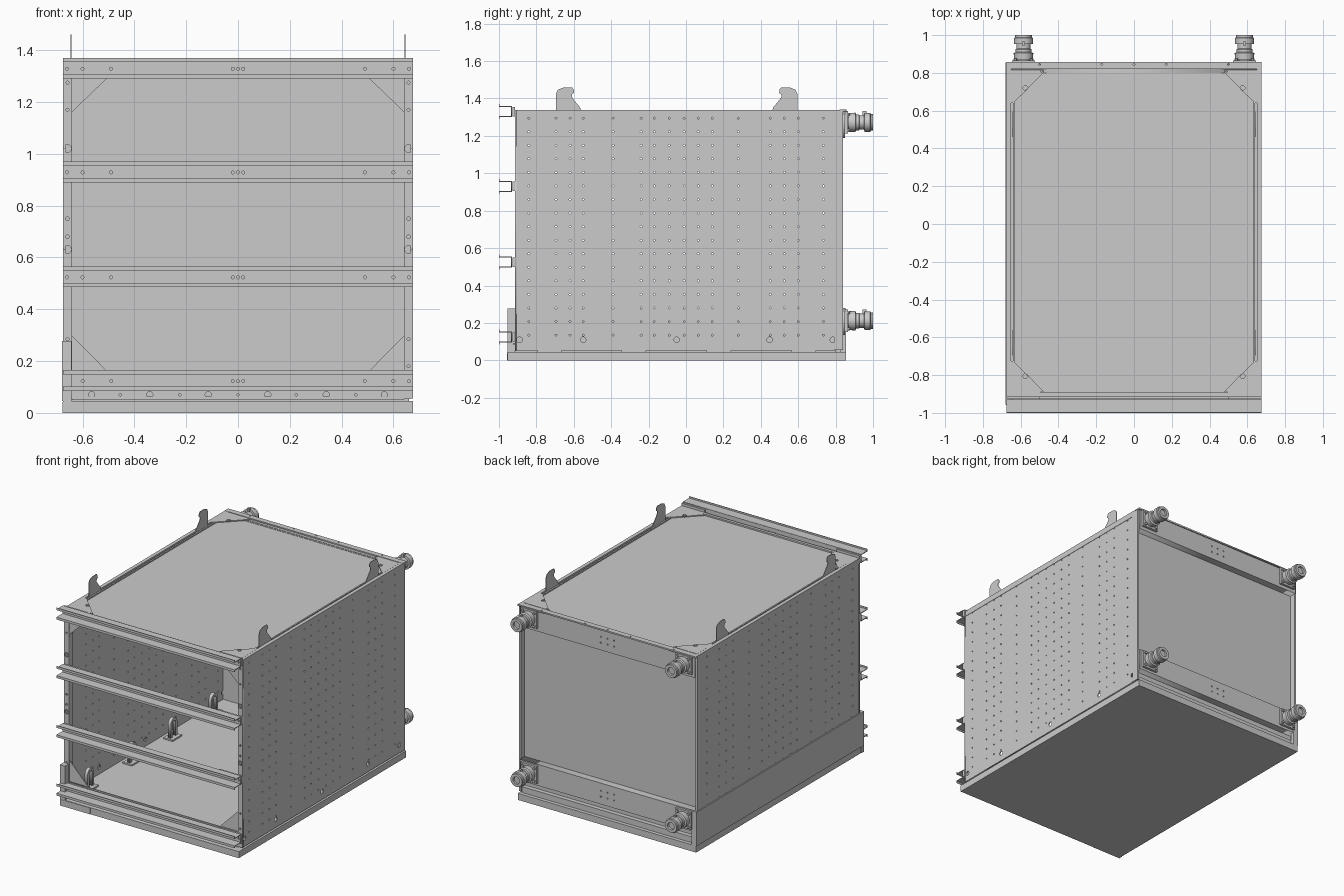
import bpy, bmesh, math
from mathutils import Matrix, Vector

if "Cube" in bpy.data.objects:
    bpy.data.objects.remove(bpy.data.objects["Cube"])

AXES = {'x': ((0, 1, 0), (0, 0, 1), (1, 0, 0)),
        'y': ((1, 0, 0), (0, 0, 1), (0, -1, 0)),
        'z': ((1, 0, 0), (0, 1, 0), (0, 0, 1))}


def add(name, mesh):
    ob = bpy.data.objects.new(name, mesh)
    bpy.context.collection.objects.link(ob)
    return ob


def plate(name, axis, pos, thick, outline, holes=()):
    """Flat sheet normal to axis, centred at pos, with round holes (u, v, r)."""
    cu = bpy.data.curves.new(name, 'CURVE')
    cu.dimensions, cu.fill_mode, cu.extrude = '2D', 'BOTH', thick / 2
    loops = [outline]
    for u, v, r in holes:
        n = 12 if r > 0.01 else 8
        loops.append([(u + r * math.cos(2 * math.pi * i / n),
                       v + r * math.sin(2 * math.pi * i / n)) for i in range(n)])
    for loop in loops:
        sp = cu.splines.new('POLY')
        sp.points.add(len(loop) - 1)
        sp.use_cyclic_u = True
        for p, (u, v) in zip(sp.points, loop):
            p.co = (u, v, 0, 1)
    tmp = add(name + "_tmp", cu)
    dg = bpy.context.evaluated_depsgraph_get()
    me = bpy.data.meshes.new_from_object(tmp.evaluated_get(dg))
    bpy.data.objects.remove(tmp)
    bpy.data.curves.remove(cu)
    me.transform(Matrix([Vector(a) for a in AXES[axis]]).transposed().to_4x4())
    me.transform(Matrix.Translation(Vector([abs(c) * pos for c in AXES[axis][2]])))
    return add(name, me)


def rect(u0, u1, v0, v1):
    return [(u0, v0), (u1, v0), (u1, v1), (u0, v1)]


def box(name, x0, x1, y0, y1, z0, z1):
    bm = bmesh.new()
    bmesh.ops.create_cube(bm, size=1)
    for v in bm.verts:
        v.co = ((x0 + x1) / 2 + v.co.x * abs(x1 - x0),
                (y0 + y1) / 2 + v.co.y * (y1 - y0), (z0 + z1) / 2 + v.co.z * (z1 - z0))
    me = bpy.data.meshes.new(name)
    bm.to_mesh(me)
    bm.free()
    return add(name, me)


def lathe(name, profile, x, z, n=24):
    """Revolve (radius, y) points about a line along y."""
    bm = bmesh.new()
    rings = [[bm.verts.new((x + r * math.cos(2 * math.pi * i / n), y,
                            z + r * math.sin(2 * math.pi * i / n))) for i in range(n)]
             for r, y in profile]
    for a, b in zip(rings, rings[1:]):
        for i in range(n):
            bm.faces.new((a[i], a[(i + 1) % n], b[(i + 1) % n], b[i]))
    bm.faces.new(rings[0])
    bm.faces.new(rings[-1])
    bmesh.ops.recalc_face_normals(bm, faces=bm.faces)
    me = bpy.data.meshes.new(name)
    bm.to_mesh(me)
    bm.free()
    ob = add(name, me)
    bpy.ops.object.select_all(action='DESELECT')
    ob.select_set(True)
    bpy.context.view_layer.objects.active = ob
    bpy.ops.object.shade_smooth_by_angle(angle=math.radians(35))
    return ob


# Base tray, spacer pads and floor
box("base", -0.675, 0.675, -0.955, 0.855, 0, 0.045)
box("base_front_lip", -0.678, -0.45, -0.957, -0.93, 0.0, 0.042)
for i, y in enumerate((-0.73, -0.28, 0.175, 0.63)):
    box(f"base_pad_{i}", -0.66, 0.66, y - 0.065, y + 0.065, 0.044, 0.056)
box("floor", -0.665, 0.665, -0.91, 0.82, 0.053, 0.063)

# Perforated side walls
cols = (-0.84, -0.695, -0.62, -0.55, -0.39, -0.24, -0.17, -0.09,
        -0.01, 0.065, 0.14, 0.28, 0.45, 0.525, 0.60, 0.735)
holes = [(y, 0.135 + 0.0725 * j, 0.005) for y in cols for j in range(17)]
holes += [(y, 0.11, 0.015) for y in (-0.89, -0.55, -0.05, 0.447, 0.785)]
for s, side in ((-1, "left"), (1, "right")):
    plate(f"{side}_wall", 'x', s * 0.669, 0.007, rect(-0.913, 0.83, 0.055, 1.338), holes)

# Skirt board along the left side
box("left_skirt", -0.68, -0.673, -0.955, 0.855, 0.045, 0.278)
box("left_skirt_front_end", -0.68, -0.642, -0.955, -0.915, 0.045, 0.278)
box("left_skirt_back_end", -0.68, -0.642, 0.83, 0.855, 0.045, 0.278)

# Front frame
jamb = [(z, r) for z, r in ((1.275, .006), (1.17, .006), (1.02, .015), (0.75, .007),
                            (0.68, .007), (0.63, .015), (0.285, .006), (0.18, .006))]
for s, side in ((-1, "left"), (1, "right")):
    plate(f"front_jamb_{side}", 'y', -0.911, 0.008,
          rect(*sorted((s * 0.640, s * 0.675)), 0.055, 1.338),
          [(s * 0.658, z, r) for z, r in jamb])
    box(f"front_jamb_return_{side}", s * 0.640, s * 0.643, -0.911, -0.87, 0.06, 1.33)
    # Corner gussets of the front opening
    plate(f"front_gusset_top_{side}", 'y', -0.904, 0.006,
          [(s * 0.642, 1.16), (s * 0.642, 1.335), (s * 0.47, 1.335), (s * 0.47, 1.325)])
    plate(f"front_gusset_bottom_{side}", 'y', -0.904, 0.006,
          [(s * 0.642, 0.30), (s * 0.642, 0.06), (s * 0.47, 0.06), (s * 0.47, 0.125)])
    # Back corner posts
    box(f"back_post_{side}", s * 0.662, s * 0.675, 0.79, 0.84, 0.055, 1.335)
    # Side rails under the roof edge
    box(f"roof_side_rail_{side}", s * 0.65, s * 0.675, -0.913, 0.84, 1.30, 1.339)
    box(f"roof_inner_rail_{side}", s * 0.63, s * 0.64, -0.89, 0.81, 1.29, 1.336)
plate("front_sill", 'y', -0.911, 0.008, rect(-0.640, 0.640, 0.05, 0.155),
      [(x, 0.07, 0.012) for x in (-0.565, -0.34, -0.115, 0.115, 0.34, 0.565)]
      + [(x, 0.07, 0.005) for x in (-0.455, -0.225, 0, 0.225, 0.455)])
box("front_sill_lip", -0.675, 0.675, -0.925, -0.911, 0.086, 0.092)
box("front_header", -0.640, 0.640, -0.915, -0.907, 1.29, 1.338)

# Four channel rails across the front, open forwards with turned lips
rail_holes = (-0.66, -0.6, -0.49, -0.02, 0, 0.02, 0.49, 0.6, 0.66)
for i, z in enumerate((0.125, 0.525, 0.93, 1.33)):
    plate(f"front_rail_web_{i}", 'y', -0.932, 0.006, rect(-0.675, 0.675, z - 0.027, z + 0.027),
          [(x, z - 0.002, 0.006) for x in rail_holes])
    for s in (-1, 1):
        a, b = sorted((z + s * 0.024, z + s * 0.029))
        box(f"front_rail_flange_{i}_{s}", -0.675, 0.675, -1.0, -0.93, a, b)
        a, b = sorted((z + s * 0.024, z + s * 0.04))
        box(f"front_rail_lip_{i}_{s}", -0.675, 0.675, -1.0, -0.996, a, b)
        box(f"front_rail_spacer_{i}_{s}", s * 0.5, s * 0.675, -0.927, -0.914,
            z - 0.025, z + 0.025)

# Roof sheet, edge strips and corner gussets
box("roof", -0.635, 0.635, -0.90, 0.82, 1.318, 1.328)
plate("roof_front_strip", 'z', 1.334, 0.01, rect(-0.675, 0.675, -0.913, -0.893))
plate("roof_back_strip", 'z', 1.335, 0.01, rect(-0.675, 0.675, 0.82, 0.858),
      [(x, 0.845, 0.005) for x in (-0.5, -0.17, 0, 0.17, 0.5)])
for s, side in ((-1, "left"), (1, "right")):
    for t, end, ye in ((-1, "front", -0.9), (1, "back", 0.815)):
        plate(f"roof_gusset_{end}_{side}", 'z', 1.336, 0.007,
              [(s * 0.655, ye), (s * 0.48, ye), (s * 0.48, ye - t * 0.015),
               (s * 0.64, ye - t * 0.175), (s * 0.655, ye - t * 0.175)],
              [(s * 0.575, ye - t * 0.095, 0.013), (s * 0.49, ye - t * 0.008, 0.005)])

# Lifting hooks, thin plates that continue inside the wall
hook = [(-0.695, 1.34), (-0.695, 1.425), (-0.685, 1.447), (-0.655, 1.459), (-0.61, 1.46),
        (-0.600, 1.448), (-0.598, 1.43), (-0.608, 1.424), (-0.611, 1.41), (-0.601, 1.395),
        (-0.585, 1.375), (-0.568, 1.355), (-0.56, 1.335), (-0.56, 1.29), (-0.585, 1.255),
        (-0.63, 1.24), (-0.67, 1.255), (-0.695, 1.29)]
for s, side in ((-1, "left"), (1, "right")):
    plate(f"hook_front_{side}", 'x', s * 0.645, 0.004, hook)
    plate(f"hook_back_{side}", 'x', s * 0.645, 0.004, [(-0.1 - y, z) for y, z in hook])

# Back panel and its two cross bands
box("back_panel", -0.668, 0.668, 0.79, 0.80, 0.055, 1.33)
for name, z0, z1 in (("upper", 1.19, 1.332), ("lower", 0.135, 0.28)):
    zc = (z0 + z1) / 2
    plate(f"back_band_{name}", 'y', 0.825, 0.05, rect(-0.662, 0.662, z0, z1),
          [(x, zc + d, 0.005) for x in (-0.05, 0, 0.05) for d in (-0.02, 0.02)])
box("back_sill", -0.66, 0.66, 0.80, 0.83, 0.045, 0.085)

# Pipe couplings on the back corners
profile = [(0.04, 0.845), (0.04, 0.868), (0.05, 0.868), (0.052, 0.905), (0.042, 0.91),
           (0.042, 0.925), (0.038, 0.928), (0.038, 0.952), (0.05, 0.954), (0.05, 0.985),
           (0.044, 0.988), (0.044, 1.0), (0.025, 1.0), (0.025, 0.985)]
for x in (-0.585, 0.585):
    for z in (0.212, 1.272):
        tag = f"{'left' if x < 0 else 'right'}_{'low' if z < 1 else 'high'}"
        box(f"coupling_plate_{tag}", x - 0.06, x + 0.06, 0.85, 0.866, z - 0.06, z + 0.06)
        lathe(f"coupling_{tag}", profile, x, z)
        for i in range(4):
            a = math.pi / 4 + i * math.pi / 2
            lathe(f"coupling_bolt_{tag}_{i}", [(0.009, 0.86), (0.009, 0.876)],
                  x + 0.062 * math.cos(a), z + 0.062 * math.sin(a), 6)
        box(f"coupling_lever_{tag}", x - 0.008, x + 0.008, 0.945, 0.965, z + 0.03, z + 0.06)

# Lashing loops on the floor beside each wall
for s, side in ((-1, "left"), (1, "right")):
    for i, y in enumerate((-0.75, -0.29, 0.15, 0.59)):
        x = s * 0.6
        box(f"loop_base_{side}_{i}", x - 0.035, x + 0.035, y - 0.05, y + 0.05, 0.063, 0.073)
        arch = lambda r: [(y + r * math.cos(math.pi * k / 8),
                           0.165 + r * math.sin(math.pi * k / 8)) for k in range(9)]
        outer, inner = arch(0.035), arch(0.017)
        plate(f"loop_{side}_{i}", 'x', x, 0.022,
              [(y + 0.035, 0.07)] + outer + [(y - 0.035, 0.07), (y - 0.017, 0.07)]
              + inner[::-1] + [(y + 0.017, 0.07)])
